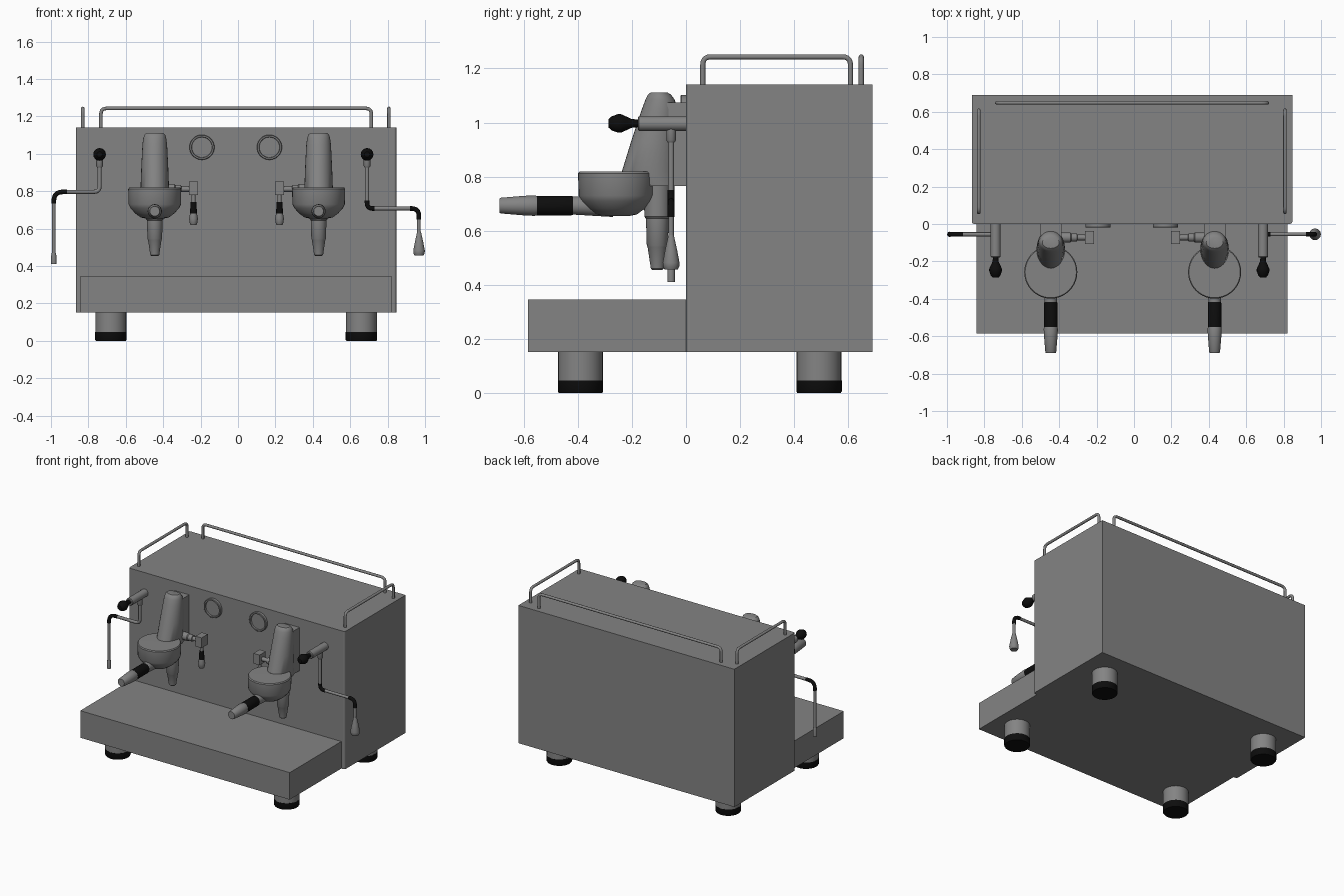
import bpy, bmesh, math
from mathutils import Vector

if "Cube" in bpy.data.objects:
    bpy.data.objects.remove(bpy.data.objects["Cube"])


def material(name, v):
    m = bpy.data.materials.new(name)
    m.diffuse_color = (v, v, v, 1)
    m.use_nodes = True
    m.node_tree.nodes["Principled BSDF"].inputs["Base Color"].default_value = m.diffuse_color
    return m


STEEL = material("steel grey", 0.23)
BLACK = material("black rubber", 0.004)


def finish(name, bm, mat, smooth=True):
    bmesh.ops.recalc_face_normals(bm, faces=bm.faces)
    me = bpy.data.meshes.new(name)
    bm.to_mesh(me)
    bm.free()
    me.materials.append(mat)
    ob = bpy.data.objects.new(name, me)
    bpy.context.collection.objects.link(ob)
    if smooth:
        bpy.ops.object.select_all(action='DESELECT')
        ob.select_set(True)
        bpy.context.view_layer.objects.active = ob
        bpy.ops.object.shade_smooth_by_angle(angle=math.radians(35))
    return ob


def skin(name, rings, mat):
    """Loft closed rings of points and cap both ends."""
    bm = bmesh.new()
    loops = [[bm.verts.new(p) for p in ring] for ring in rings]
    n = len(loops[0])
    for a, b in zip(loops, loops[1:]):
        for i in range(n):
            j = (i + 1) % n
            bm.faces.new((a[i], a[j], b[j], b[i]))
    bm.faces.new(loops[0])
    bm.faces.new(loops[-1])
    return finish(name, bm, mat)


def lathe(name, origin, axis, profile, mat=STEEL, n=28):
    """Turn (radius, distance) pairs around an axis from origin."""
    q = Vector(axis).to_track_quat('Z', 'Y')
    o = Vector(origin)
    ang = [2 * math.pi * i / n for i in range(n)]
    return skin(name, [[o + q @ Vector((r * math.cos(a), r * math.sin(a), t)) for a in ang]
                       for r, t in profile], mat)


def box(name, lo, hi, mat=STEEL, bevel_front=0):
    bm = bmesh.new()
    bmesh.ops.create_cube(bm, size=1)
    for v in bm.verts:
        v.co = [l + (c + 0.5) * (h - l) for c, l, h in zip(v.co, lo, hi)]
    if bevel_front:
        edges = [e for e in bm.edges if all(abs(v.co.y - lo[1]) < 1e-5 for v in e.verts)
                 and abs(e.verts[0].co.x - e.verts[1].co.x) < 1e-5]
        bmesh.ops.bevel(bm, geom=edges, offset=bevel_front, segments=3, profile=0.5,
                        affect='EDGES')
    return finish(name, bm, mat, False)


def tube(name, pts, r, mat=STEEL, bend=0.03, n=12):
    """Sweep a circle along a planar path with rounded corners."""
    pts = [Vector(p) for p in pts]
    path = [pts[0]]
    for a, b, c in zip(pts, pts[1:], pts[2:]):
        s, e = b + (a - b).normalized() * bend, b + (c - b).normalized() * bend
        for k in range(6):
            t = k / 5
            path.append(s * (1 - t) ** 2 + b * 2 * t * (1 - t) + e * t * t)
    path.append(pts[-1])
    normal = Vector((0, 1, 0))
    if len(pts) > 2:
        normal = (pts[1] - pts[0]).cross(pts[2] - pts[1]).normalized()
    rings = []
    for i, p in enumerate(path):
        d = (path[min(i + 1, len(path) - 1)] - path[max(i - 1, 0)]).normalized()
        side = d.cross(normal).normalized()
        rings.append([p + r * (math.cos(2 * math.pi * k / n) * side
                               + math.sin(2 * math.pi * k / n) * normal) for k in range(n)])
    return skin(name, rings, mat)


# Housing and drip tray
box("housing", (-0.867, 0, 0.152), (0.847, 0.69, 1.14), bevel_front=0.014)
box("drip_tray", (-0.842, -0.585, 0.152), (0.82, 0.005, 0.346))

# Feet with rubber pads
for x in (-0.68, 0.66):
    for y in (-0.39, 0.492):
        lathe("foot", (x, y, 0.045), (0, 0, 1), [(0.083, 0), (0.083, 0.11)])
        lathe("foot_pad", (x, y, 0), (0, 0, 1), [(0.08, 0), (0.084, 0.006), (0.084, 0.047)], BLACK)

# Cup rails on the roof
for x in (-0.83, 0.807):
    tube("side_rail", [(x, 0.062, 1.13), (x, 0.062, 1.243), (x, 0.608, 1.243), (x, 0.608, 1.13)], 0.0095)
tube("back_rail", [(-0.733, 0.648, 1.13), (-0.733, 0.648, 1.243),
                   (0.713, 0.648, 1.243), (0.713, 0.648, 1.13)], 0.0095)

# Gauges: raised ring with recessed dial
for x in (-0.193, 0.168):
    lathe("gauge", (x, 0.005, 1.035), (0, -1, 0),
          [(0.067, 0), (0.067, 0.022), (0.064, 0.025), (0.056, 0.025), (0.054, 0.015), (0.001, 0.015)], n=36)

# Brew groups
for s in (-1, 1):
    cx = -0.007 + s * 0.438
    # leaning neck, lofted from ellipses: z, front y, back y, half width
    rings = []
    for z, yf, yb, w in ((0.765, -0.19, -0.03, 0.07), (0.82, -0.237, -0.03, 0.076),
                         (0.93, -0.203, -0.03, 0.072), (1.05, -0.163, -0.032, 0.066),
                         (1.085, -0.15, -0.042, 0.061), (1.103, -0.141, -0.055, 0.055),
                         (1.112, -0.13, -0.07, 0.045)):
        rings.append([(cx + w * math.cos(a), (yf + yb) / 2 + (yb - yf) / 2 * math.sin(a), z)
                      for a in (2 * math.pi * i / 28 for i in range(28))])
    skin("group_neck", rings, STEEL)
    box("group_mount", (cx - 0.057, -0.07, 0.765), (cx + 0.057, 0.005, 1.075))
    lathe("group_bell", (cx, -0.257, 0), (0, 0, 1),
          [(0.05, 0.655), (0.075, 0.66), (0.105, 0.682), (0.13, 0.71), (0.14, 0.73),
           (0.142, 0.812), (0.137, 0.819), (0.001, 0.82)], n=40)
    # lower chamber and spout
    lathe("lower_chamber", (cx, -0.106, 0), (0, 0, 1),
          [(0.019, 0.455), (0.024, 0.46), (0.036, 0.54), (0.039, 0.545), (0.042, 0.645),
           (0.048, 0.652), (0.05, 0.78)])
    # filter handle
    y0 = (cx, 0, 0.693)
    lathe("filter_handle_neck", y0, (0, -1, 0), [(0.042, 0.27), (0.033, 0.42)])
    lathe("filter_handle_grip", y0, (0, -1, 0), [(0.034, 0.417), (0.036, 0.425), (0.036, 0.55)], BLACK)
    lathe("filter_handle_end", y0, (0, -1, 0),
          [(0.034, 0.545), (0.038, 0.56), (0.036, 0.6), (0.029, 0.685), (0.026, 0.69)])
    # brew lever towards the centre of the machine
    lx = -0.008 + s * 0.23
    lathe("lever_shaft", (cx, -0.072, 0.812), (-s, 0, 0),
          [(0.027, 0), (0.027, 0.105), (0.022, 0.11), (0.022, 0.14), (0.015, 0.142), (0.015, 0.2)], n=16)
    box("lever_block", (lx - 0.024, -0.107, 0.78), (lx + 0.024, -0.037, 0.853))
    lathe("lever_rod", (lx, -0.072, 0.79), (0, 0, -1), [(0.011, 0), (0.011, 0.06)], n=16)
    lathe("lever_grip", (lx, -0.072, 0.742), (0, 0, -1), [(0.015, 0), (0.019, 0.06)], BLACK, 16)
    lathe("lever_tip", (lx, -0.072, 0.684), (0, 0, -1),
          [(0.018, 0), (0.024, 0.03), (0.019, 0.06), (0.016, 0.064)], n=16)

# Steam valves with knobs
W = -0.055
for x in (-0.74, 0.69):
    lathe("steam_valve", (x, 0.005, 0.996), (0, -1, 0), [(0.027, 0), (0.027, 0.178), (0.023, 0.183)])
    lathe("steam_knob", (x, 0, 0.997), (0, -1, 0),
          [(0.014, 0.175), (0.016, 0.2), (0.026, 0.222), (0.034, 0.24), (0.034, 0.252),
           (0.026, 0.275), (0.015, 0.287)], BLACK, 16)
    lathe("valve_stub", (x, W, 0.98), (0, 0, -1), [(0.018, 0), (0.018, 0.045), (0.013, 0.053)], n=16)

# Left wand: bends outward, black elbow, long straight pipe
tube("left_wand_arm", [(-0.74, W, 0.94), (-0.74, W, 0.797), (-0.925, W, 0.797)], 0.011)
tube("left_wand_elbow", [(-0.915, W, 0.797), (-0.985, W, 0.797), (-0.985, W, 0.735)], 0.0125, BLACK, 0.05)
tube("left_wand_pipe", [(-0.985, W, 0.74), (-0.985, W, 0.45)], 0.01)
lathe("left_wand_tip", (-0.985, W, 0.47), (0, 0, -1), [(0.011, 0), (0.014, 0.015), (0.014, 0.06)], n=16)

# Right wand: black elbows at both bends, flared nozzle
tube("right_wand_drop", [(0.69, W, 0.94), (0.69, W, 0.74)], 0.011)
tube("right_wand_upper_elbow", [(0.69, W, 0.75), (0.69, W, 0.708), (0.73, W, 0.708)], 0.0125, BLACK)
tube("right_wand_arm", [(0.72, W, 0.708), (0.93, W, 0.708)], 0.01)
tube("right_wand_lower_elbow", [(0.92, W, 0.708), (0.967, W, 0.708), (0.967, W, 0.65)], 0.0125, BLACK, 0.04)
tube("right_wand_pipe", [(0.967, W, 0.66), (0.967, W, 0.56)], 0.01)
lathe("right_wand_nozzle", (0.968, W, 0), (0, 0, 1),
      [(0.024, 0.456), (0.03, 0.468), (0.031, 0.482), (0.022, 0.53), (0.013, 0.57), (0.01, 0.585)])
